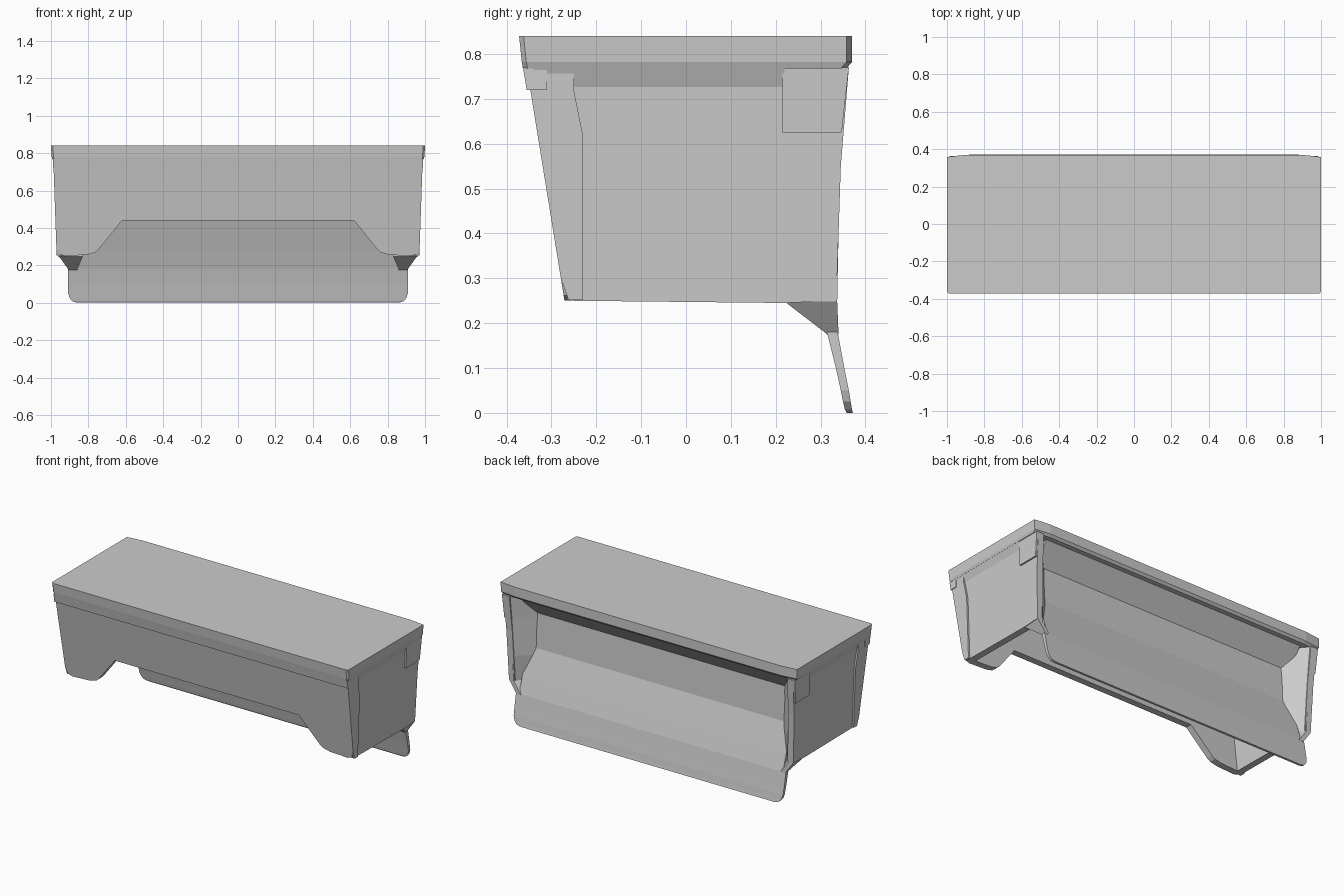
import bpy, bmesh

if "Cube" in bpy.data.objects:
    bpy.data.objects.remove(bpy.data.objects["Cube"])


def loft(name, rings, mirror=False):
    """Closed solid through rings of equal length, capped at both ends."""
    bm = bmesh.new()
    vs = [[bm.verts.new(p) for p in r] for r in rings]
    n = len(vs[0])
    for a, b in zip(vs, vs[1:]):
        for i in range(n):
            j = (i + 1) % n
            bm.faces.new((a[i], a[j], b[j], b[i]))
    bm.faces.new(vs[0][::-1])
    bm.faces.new(vs[-1])
    bmesh.ops.recalc_face_normals(bm, faces=bm.faces[:])
    me = bpy.data.meshes.new(name)
    bm.to_mesh(me)
    bm.free()
    ob = bpy.data.objects.new(name, me)
    bpy.context.collection.objects.link(ob)
    if mirror:
        ob.modifiers.new("mirror", "MIRROR")
    return ob


def rect(z, x, y0, y1, c=0.01):
    """Rectangle with small corner chamfers, slightly bowed out at the back."""
    h = [(x - c, y0), (x, y0 + c), (x, y1 - 1.2 * c), (x - 0.1, y1)]
    return [(a, b, z) for a, b in h] + [(-a, b, z) for a, b in h[::-1]]


def front_y(z):
    return -0.347 + (0.72 - z) * 0.162


def side_x(z):
    return 0.986 - (0.72 - z) * 0.035


# Lid slab with tapered rim
loft("lid", [rect(0.84, 1.0, -0.372, 0.37), rect(0.782, 0.997, -0.366, 0.37),
             rect(0.768, 0.992, -0.3635, 0.358)])

# Lip under the front of the lid
lip = [(-0.3635, 0.77), (-0.355, 0.72), (-0.31, 0.72), (-0.31, 0.77)]
loft("front_lip", [[(x, y, z) for y, z in lip] for x in (-0.99, 0.99)])

# Slanted front panel with trapezoid cut-out between two feet
half = [(0.62, 0.44), (0.745, 0.285), (0.765, 0.268), (0.81, 0.256),
        (0.93, 0.25), (0.958, 0.262), (0.97, 0.30), (0.986, 0.74)]
outline = half + [(-x, z) for x, z in half[::-1]]
loft("front_panel", [[(x, front_y(z) + d, z) for x, z in outline] for d in (0, 0.04)])

# Side panels
side = [(front_y(0.77) + 0.01, 0.77), (front_y(0.28) + 0.01, 0.28),
        (-0.255, 0.25), (0.22, 0.245), (0.335, 0.25), (0.345, 0.55), (0.363, 0.77)]
loft("side_panel", [[(side_x(z) - d, y, z) for y, z in side]
                    for d in (0.010, 0.05)], mirror=True)

# Raised front border of each side panel, and block under the back lid corner
front_edge = [(front_y(0.77), 0.77), (front_y(0.30), 0.30), (-0.262, 0.252),
              (-0.23, 0.252), (-0.23, 0.62), (-0.25, 0.72), (-0.25, 0.77)]
loft("side_front_border", [[(side_x(z) - d, y, z) for y, z in front_edge]
                           for d in (0, 0.04)], mirror=True)
block = [(0.215, 0.77), (0.215, 0.625), (0.347, 0.625), (0.363, 0.77)]
loft("side_back_block", [[(side_x(z) - d, y, z) for y, z in block]
                         for d in (0, 0.04)], mirror=True)

# Wedge strip sloping in under the lid along each side
loft("side_rim", [[(0.992, y, 0.77), (0.974, y, z), (0.94, y, z), (0.94, y, 0.77)]
                  for y, z in ((-0.34, 0.72), (0.22, 0.72))], mirror=True)


# Splayed corner columns framing the back recess
def column(z, xo, yb, xi, yi):
    return [(xo, yi, z), (xo, yb, z), (xo - 0.03, yb, z), (xi, yi, z)]


loft("back_column", [column(0.175, 0.905, 0.34, 0.86, 0.315),
                     column(0.248, 0.957, 0.337, 0.83, 0.22),
                     column(0.40, 0.96, 0.34, 0.80, 0.22),
                     column(0.62, 0.965, 0.347, 0.81, 0.215),
                     column(0.77, 0.975, 0.363, 0.82, 0.215)], mirror=True)

# Recessed back wall, curving out towards the flap, overhung by a sloped soffit
wall = [(0.215, 0.77), (0.215, 0.62), (0.225, 0.44), (0.25, 0.28), (0.314, 0.18),
        (0.338, 0.18), (0.28, 0.28), (0.25, 0.44), (0.238, 0.65), (0.33, 0.77)]
wall[3], wall[4] = (0.28, 0.28), (0.312, 0.18)
wall[6] = (0.305, 0.28)
loft("back_wall", [[(x, y, z) for y, z in wall] for x in (-0.89, 0.89)])

# Hanging flap with rounded lower corners
flap = [(0.18, 0.91, 0.314, 0.338), (0.10, 0.91, 0.334, 0.353),
        (0.05, 0.908, 0.345, 0.363), (0.025, 0.90, 0.350, 0.367),
        (0.008, 0.885, 0.354, 0.370), (0.0, 0.86, 0.358, 0.372)]
loft("back_flap", [[(-x, a, z), (x, a, z), (x, b, z), (-x, b, z)]
                   for z, x, a, b in flap])
